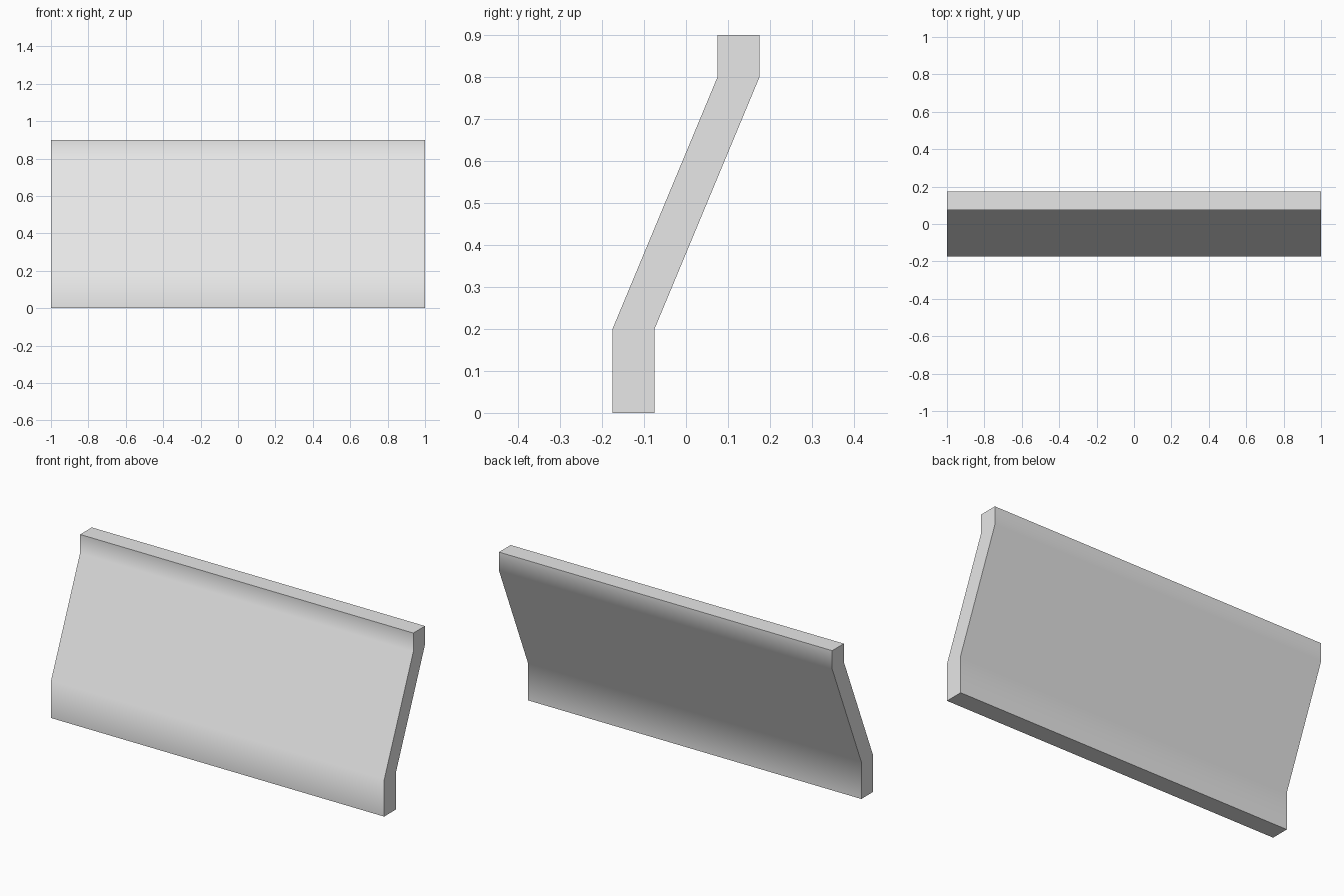
import bpy
import bmesh
from math import radians

default_cube = bpy.data.objects.get("Cube")
if default_cube:
    bpy.data.objects.remove(default_cube, do_unlink=True)

# Plain light grey finish
grey = bpy.data.materials.new("light grey")
grey.use_nodes = True
colour = (0.8, 0.8, 0.8, 1.0)
grey.diffuse_color = colour
grey.node_tree.nodes["Principled BSDF"].inputs["Base Color"].default_value = colour

# Centre line of the cross-section (y, z): upright foot, slanted web, upright lip
LENGTH = 2.0
THICKNESS = 0.1
centre_line = [(-0.125, 0.0), (-0.125, 0.2), (0.125, 0.8), (0.125, 0.9)]
front_edge = [(y - THICKNESS / 2, z) for y, z in centre_line]
back_edge = [(y + THICKNESS / 2, z) for y, z in centre_line]
outline = front_edge + back_edge[::-1]

# Extrude the cross-section along the length
bm = bmesh.new()
section = bm.faces.new([bm.verts.new((-LENGTH / 2, y, z)) for y, z in outline])
extruded = bmesh.ops.extrude_face_region(bm, geom=[section], use_keep_orig=True)
end_verts = [g for g in extruded["geom"] if isinstance(g, bmesh.types.BMVert)]
bmesh.ops.translate(bm, verts=end_verts, vec=(LENGTH, 0, 0))
bmesh.ops.recalc_face_normals(bm, faces=bm.faces)

mesh = bpy.data.meshes.new("angled_panel")
bm.to_mesh(mesh)
bm.free()
mesh.materials.append(grey)
panel = bpy.data.objects.new("angled_panel", mesh)
bpy.context.collection.objects.link(panel)

# Soft bends, crisp borders, with the broad slanted web shaded flat
bpy.ops.object.select_all(action="DESELECT")
panel.select_set(True)
bpy.context.view_layer.objects.active = panel
bpy.ops.object.shade_smooth_by_angle(angle=radians(30))
weighted = panel.modifiers.new("Weighted normals", "WEIGHTED_NORMAL")
weighted.keep_sharp = True
weighted.weight = 100
